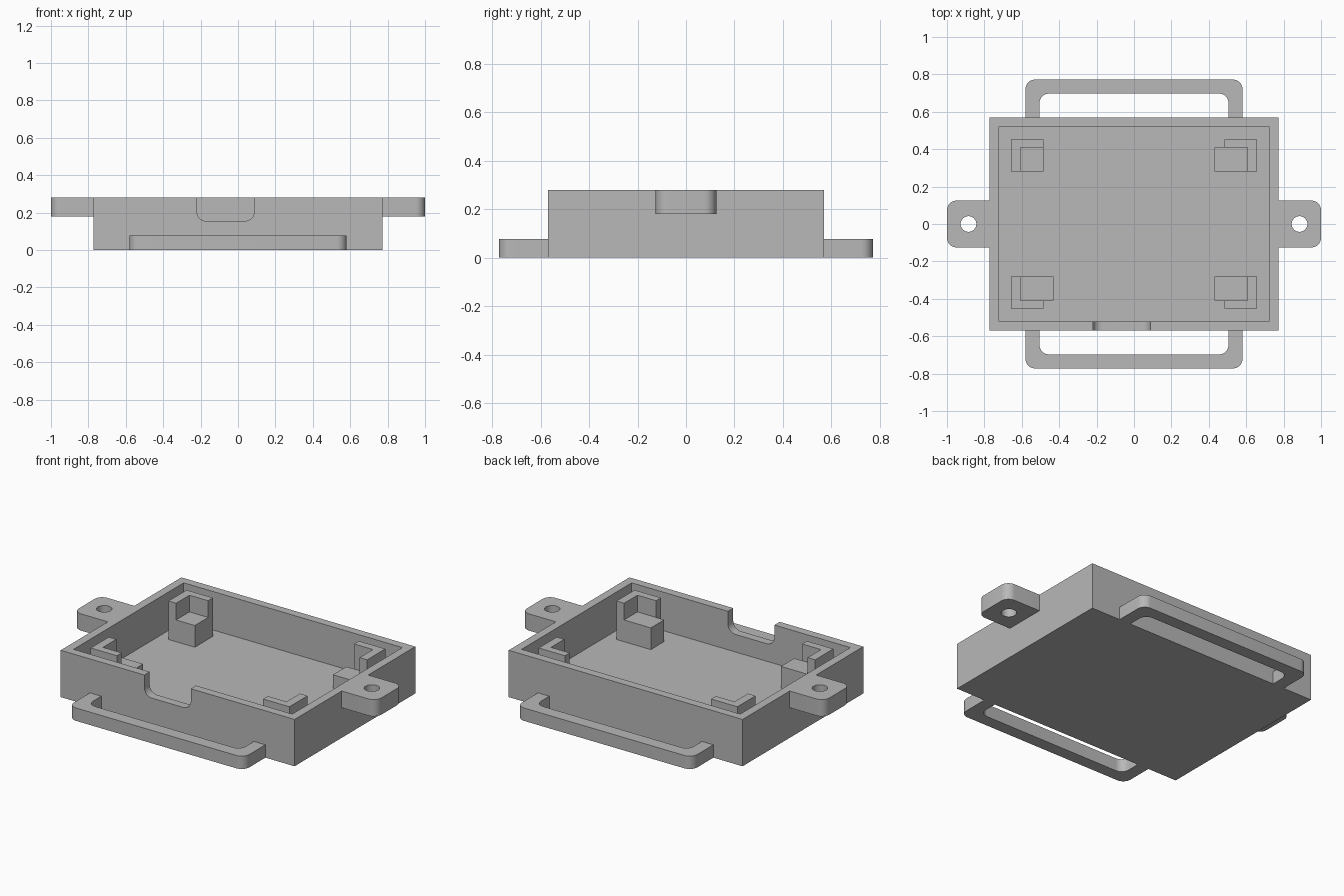
import bpy, bmesh, math
from mathutils import Vector

cube = bpy.data.objects.get("Cube")
if cube:
    bpy.data.objects.remove(cube, do_unlink=True)

grey = bpy.data.materials.new("plain grey")
grey.use_nodes = True
grey.diffuse_color = (0.48, 0.48, 0.48, 1)
grey.node_tree.nodes["Principled BSDF"].inputs["Base Color"].default_value = grey.diffuse_color


def outline(corners, steps=8):
    """Closed outline from (u, v) or (u, v, radius) right-angle corners."""
    pts = []
    for i, c in enumerate(corners):
        p = Vector(c[:2])
        r = c[2] if len(c) > 2 else 0
        if not r:
            pts.append(p)
            continue
        to_prev = (Vector(corners[i - 1][:2]) - p).normalized()
        to_next = (Vector(corners[(i + 1) % len(corners)][:2]) - p).normalized()
        centre = p + r * (to_prev + to_next)
        for k in range(steps + 1):
            a = math.pi / 2 * k / steps
            pts.append(centre - r * (to_next * math.cos(a) + to_prev * math.sin(a)))
    return pts


def prism(name, pts, lo, hi, axis="z"):
    """Extrude an outline along z, or an x-z outline along y."""
    bm = bmesh.new()

    def place(p, d):
        return (p[0], p[1], d) if axis == "z" else (p[0], d, p[1])

    face = bm.faces.new([bm.verts.new(place(p, lo)) for p in pts])
    side = bmesh.ops.extrude_face_region(bm, geom=[face])
    shift = Vector(place((0, 0), hi - lo))
    bmesh.ops.translate(bm, vec=shift, verts=[v for v in side["geom"] if isinstance(v, bmesh.types.BMVert)])
    bmesh.ops.recalc_face_normals(bm, faces=bm.faces)
    mesh = bpy.data.meshes.new(name)
    bm.to_mesh(mesh)
    bm.free()
    mesh.materials.append(grey)
    obj = bpy.data.objects.new(name, mesh)
    bpy.context.collection.objects.link(obj)
    return obj


def rect(x0, x1, y0, y1):
    return [(x0, y0), (x1, y0), (x1, y1), (x0, y1)]


def cut(obj, cutter):
    """Subtract the cutter, bake the result and discard the cutter."""
    mod = obj.modifiers.new("cut", "BOOLEAN")
    mod.operation, mod.solver, mod.object = "DIFFERENCE", "EXACT", cutter
    cutter.hide_render = True
    bpy.context.view_layer.update()
    baked = bpy.data.meshes.new_from_object(obj.evaluated_get(bpy.context.evaluated_depsgraph_get()))
    obj.modifiers.clear()
    obj.data = baked
    bpy.data.objects.remove(cutter, do_unlink=True)


W, D, H = 0.773, 0.57, 0.28
WALL, FLOOR = 0.05, 0.05
parts = []

# Open tray with a rounded notch in the front wall
tray = prism("tray", rect(-W, W, -D, D), 0, H)
cut(tray, prism("cavity_cutter", rect(WALL - W, W - WALL, WALL - D, D - WALL), FLOOR, H + 0.1))
notch = outline([(-0.22, 0.155, 0.05), (0.087, 0.155, 0.05), (0.087, H + 0.1), (-0.22, H + 0.1)])
cut(tray, prism("notch_cutter", notch, -D - 0.1, -D + WALL + 0.05, "y"))
parts.append(tray)

# Side mounting tabs with screw holes
for side, s in (("left", 1), ("right", -1)):
    tab = prism(side + "_mounting_tab", outline([
        (s * W, -0.125), (s, -0.125, 0.05), (s, 0.125, 0.05), (s * W, 0.125)]), 0.18, H)
    hole = [(s * 0.885 + 0.042 * math.cos(a), 0.042 * math.sin(a))
            for a in (math.tau * k / 32 for k in range(32))]
    cut(tab, prism("hole_cutter", hole, 0.1, H + 0.1))
    parts.append(tab)

# Front and back strap loops
for side, s in (("front", -1), ("back", 1)):
    parts.append(prism(side + "_strap_loop", outline([
        (-0.58, s * D), (-0.58, s * 0.772, 0.05), (0.58, s * 0.772, 0.05), (0.58, s * D),
        (0.505, s * D), (0.505, s * 0.697, 0.05), (-0.505, s * 0.697, 0.05), (-0.505, s * D)]), 0, 0.077))

# Corner brackets, each cradling a lower ledge: ledge inner x and ledge height vary
corners = (("front_left", 1, -1, 0.43, 0.18), ("front_right", -1, -1, 0.43, 0.18),
           ("back_left", 1, 1, 0.43, 0.13), ("back_right", -1, 1, 0.483, 0.18))
for name, sx, sy, inner, top in corners:
    ell = [(0.657, 0.282), (0.657, 0.453), (0.483, 0.453), (0.483, 0.408), (0.607, 0.408), (0.607, 0.282)]
    parts.append(prism(name + "_bracket", [(sx * x, sy * y) for x, y in ell], FLOOR, H))
    ledge = [(sx * x, sy * y) for x, y in rect(inner, 0.607, 0.282, 0.408)]
    parts.append(prism(name + "_ledge", ledge, FLOOR, top))

# Smooth the rounded corners and keep hard edges
bpy.ops.object.select_all(action="DESELECT")
for obj in parts:
    obj.select_set(True)
bpy.context.view_layer.objects.active = tray
bpy.ops.object.shade_smooth_by_angle(angle=math.radians(30))
